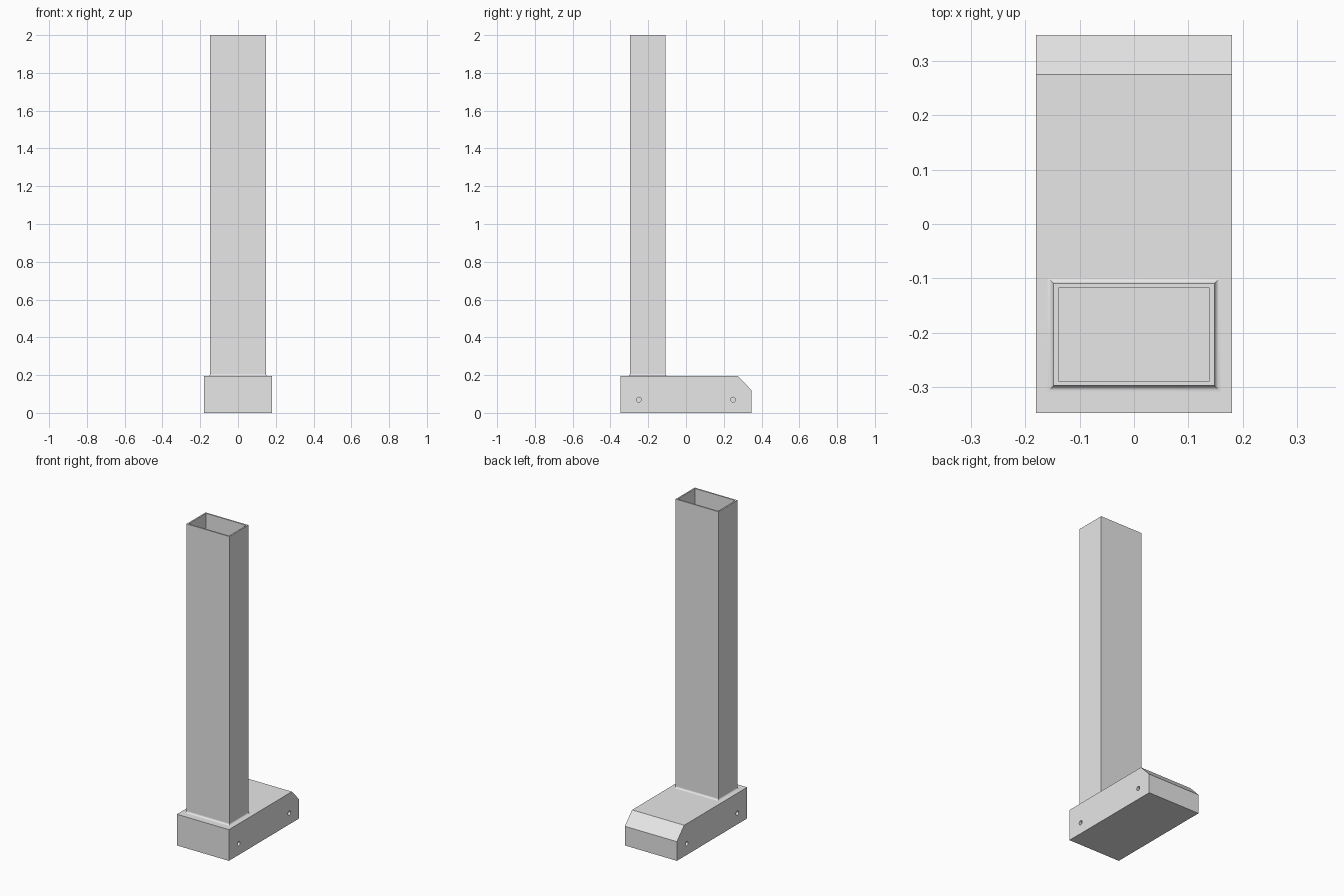
import bpy, bmesh, math
from mathutils import Matrix

if "Cube" in bpy.data.objects:
    bpy.data.objects.remove(bpy.data.objects["Cube"], do_unlink=True)

# One plain grey for everything
grey = bpy.data.materials.new("plain grey")
grey.use_nodes = True
colour = (0.8, 0.8, 0.8, 1)
grey.diffuse_color = colour
grey.node_tree.nodes["Principled BSDF"].inputs["Base Color"].default_value = colour

HALF_WIDTH, HALF_LENGTH, BASE_TOP = 0.18, 0.347, 0.195


def make_object(name, bm):
    mesh = bpy.data.meshes.new(name)
    bm.to_mesh(mesh)
    bm.free()
    mesh.materials.append(grey)
    obj = bpy.data.objects.new(name, mesh)
    bpy.context.collection.objects.link(obj)
    return obj


# Foot block: side profile with a chamfered back edge, extruded across x
profile = [(-HALF_LENGTH, 0), (HALF_LENGTH, 0), (HALF_LENGTH, 0.12),
           (0.275, BASE_TOP), (-HALF_LENGTH, BASE_TOP)]
bm = bmesh.new()
side = bm.faces.new([bm.verts.new((-HALF_WIDTH, y, z)) for y, z in profile])
extruded = bmesh.ops.extrude_face_region(bm, geom=[side])["geom"]
bmesh.ops.translate(bm, vec=(2 * HALF_WIDTH, 0, 0),
                    verts=[v for v in extruded if isinstance(v, bmesh.types.BMVert)])
bmesh.ops.recalc_face_normals(bm, faces=bm.faces)
base = make_object("base", bm)

# Screw holes: two blind holes in each side
bm = bmesh.new()
for x in (-HALF_WIDTH, HALF_WIDTH):
    for y in (-0.25, 0.25):
        bmesh.ops.create_cone(bm, cap_ends=True, segments=24, radius1=0.013,
                              radius2=0.013, depth=0.1,
                              matrix=Matrix.Translation((x, y, 0.07))
                              @ Matrix.Rotation(math.pi / 2, 4, "Y"))
cutter = make_object("hole_cutter", bm)
cutter.hide_render = True
holes = base.modifiers.new("screw holes", "BOOLEAN")
holes.object = cutter
holes.operation = "DIFFERENCE"
holes.solver = "EXACT"
bpy.ops.object.select_all(action="DESELECT")
bpy.context.view_layer.objects.active = base
base.select_set(True)
bpy.ops.object.modifier_apply(modifier=holes.name)
bpy.data.objects.remove(cutter, do_unlink=True)
bpy.ops.object.shade_smooth_by_angle(angle=math.radians(30))

# Hollow column: rectangular rings from the inner floor, over the rim,
# down the outside and out along a concave fillet
WALL, FILLET, STEPS = 0.009, 0.011, 6
rings = [(-WALL, BASE_TOP), (-WALL, 2), (0, 2)]
for i in range(STEPS + 1):
    a = math.pi / 2 * i / STEPS
    rings.append((FILLET * (1 - math.cos(a)),
                  BASE_TOP + FILLET * (1 - math.sin(a))))

bm = bmesh.new()
loops = []
for grow, z in rings:
    x, front, back = 0.148 + grow, -0.297 - grow, -0.109 + grow
    loops.append([bm.verts.new(p) for p in
                  ((-x, front, z), (x, front, z), (x, back, z), (-x, back, z))])
for level, (low, high) in enumerate(zip(loops, loops[1:])):
    for i in range(4):
        j = (i + 1) % 4
        face = bm.faces.new((low[i], high[i], high[j], low[j]))
        face.smooth = level >= 3
bm.faces.new(loops[0])
bmesh.ops.recalc_face_normals(bm, faces=bm.faces)

# Point the outer walls outward and keep the mitred corners sharp
bm.faces.ensure_lookup_table()
outer = next(f for f in bm.faces if f.calc_center_median().y < -0.2965
             and f.calc_area() > 0.3)
if outer.normal.y > 0:
    bmesh.ops.reverse_faces(bm, faces=bm.faces)
for edge in bm.edges:
    edge.smooth = (len(edge.link_faces) == 2
                   and edge.calc_face_angle() < math.radians(30)
                   and all(f.smooth for f in edge.link_faces))
make_object("column", bm)
